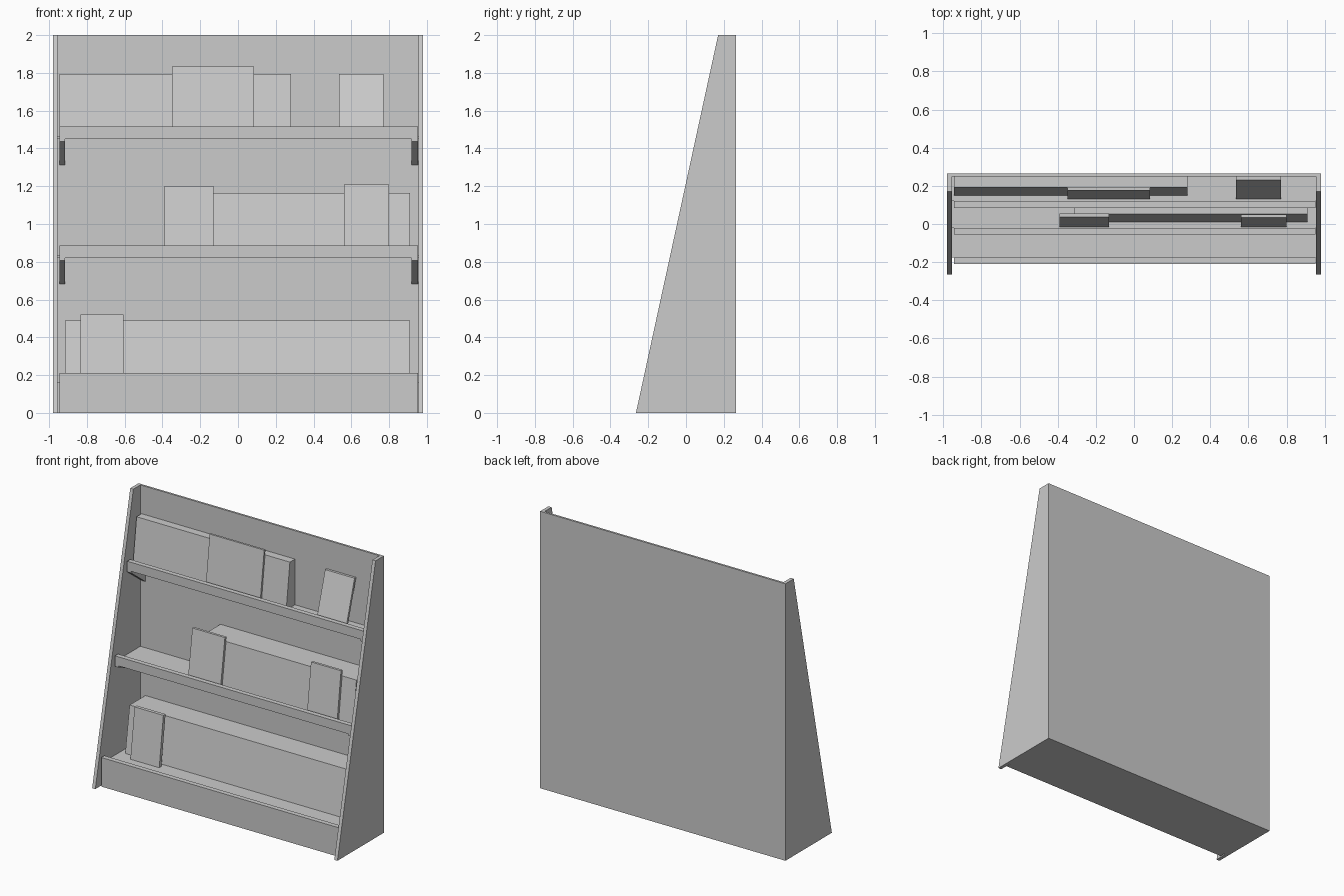
import bpy, bmesh

if "Cube" in bpy.data.objects:
    bpy.data.objects.remove(bpy.data.objects["Cube"])


def prism(name, x0, x1, profile):
    """Extrude a (y, z) outline from x0 to x1."""
    bm = bmesh.new()
    face = bm.faces.new([bm.verts.new((x0, y, z)) for y, z in profile])
    ext = bmesh.ops.extrude_face_region(bm, geom=[face])
    moved = [v for v in ext["geom"] if isinstance(v, bmesh.types.BMVert)]
    bmesh.ops.translate(bm, verts=moved, vec=(x1 - x0, 0, 0))
    bmesh.ops.recalc_face_normals(bm, faces=bm.faces)
    me = bpy.data.meshes.new(name)
    bm.to_mesh(me)
    bm.free()
    ob = bpy.data.objects.new(name, me)
    bpy.context.collection.objects.link(ob)
    return ob


def box(name, x0, x1, y0, y1, z0, z1):
    return prism(name, x0, x1, [(y0, z0), (y1, z0), (y1, z1), (y0, z1)])


BACK = 0.25


def book_row(name, x0, x1, y0, y1, z0, z1):
    """Block with a leaning front that reaches the back panel."""
    prism(name, x0, x1, [(y0, z0), (BACK, z0), (BACK, z1), (y1, z1)])


def book(name, x0, x1, y0, y1, z0, z1, t=0.018):
    """Thin leaning book standing in front of a row."""
    prism(name, x0, x1, [(y0, z0), (y0 + t, z0), (y1 + t, z1), (y1, z1)])


# Case: tapered sides and back panel
for label, x0, x1 in (("left", -0.98, -0.955), ("right", 0.955, 0.98)):
    prism(label + "_side", x0, x1,
          [(-0.265, 0), (0.265, 0), (0.265, 2), (0.17, 2)])
box("back_panel", -0.955, 0.955, BACK, 0.265, 0, 2)

# Base with its front board
box("base", -0.955, 0.955, -0.175, BACK, 0, 0.16)
box("base_front_board", -0.945, 0.952, -0.21, -0.175, 0, 0.21)

# Upper shelves: board, front lip and sloping brackets
for label, y, z in (("middle", -0.055, 0.82), ("top", 0.085, 1.45)):
    box(label + "_shelf", -0.955, 0.955, y + 0.035, BACK, z, z + 0.015)
    box(label + "_lip", -0.945, 0.952, y, y + 0.035, z, z + 0.065)
    for side, x0, x1 in (("left", -0.945, -0.915), ("right", 0.918, 0.952)):
        prism(f"{label}_{side}_bracket", x0, x1,
              [(y, z), (y, z - 0.012), (BACK, z - 0.137), (BACK, z)])

# Books on the base
book_row("bottom_book_row", -0.915, 0.91, 0.02, 0.07, 0.16, 0.49)
book("bottom_book", -0.835, -0.605, -0.035, 0.012, 0.16, 0.52, 0.025)

# Books on the middle shelf
book_row("middle_book_row", -0.315, 0.91, 0.01, 0.052, 0.835, 1.165)
book("middle_book_left", -0.39, -0.13, -0.017, 0.036, 0.835, 1.2)
book("middle_book_right", 0.56, 0.8, -0.015, 0.033, 0.835, 1.21)

# Books on the top shelf
book_row("top_book_row", -0.945, 0.28, 0.15, 0.192, 1.465, 1.795)
book("top_book_wide", -0.35, 0.085, 0.13, 0.177, 1.465, 1.835, 0.015)
book("top_book_right", 0.535, 0.77, 0.13, 0.23, 1.465, 1.795)
